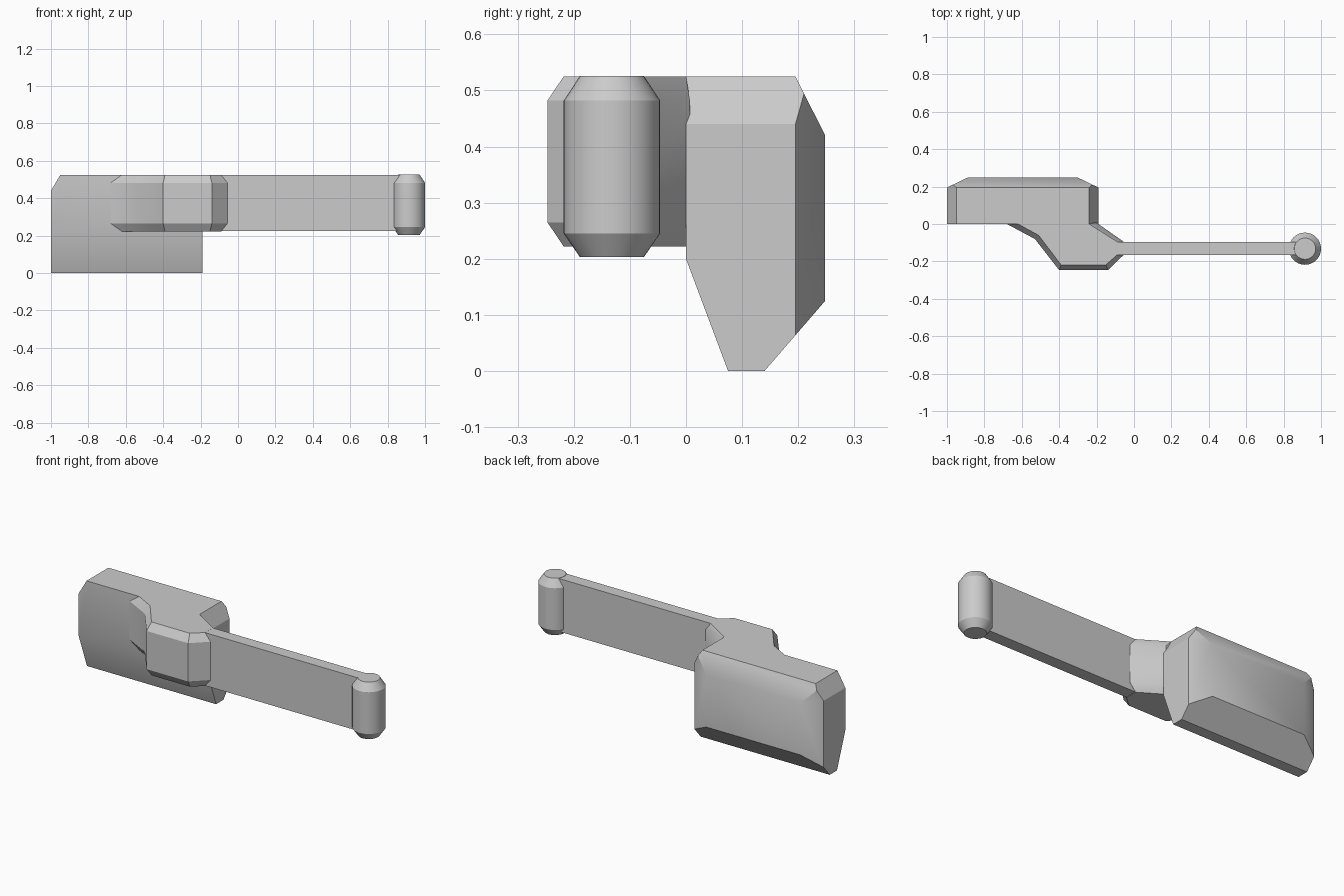
import bpy, bmesh, math
from mathutils import Vector

cube = bpy.data.objects.get("Cube")
if cube:
    bpy.data.objects.remove(cube)

grey = bpy.data.materials.new("plain grey")
grey.use_nodes = True
color = (0.6, 0.6, 0.6, 1)
grey.diffuse_color = color
grey.node_tree.nodes["Principled BSDF"].inputs["Base Color"].default_value = color


def finish(name, bm):
    bmesh.ops.recalc_face_normals(bm, faces=bm.faces)
    mesh = bpy.data.meshes.new(name)
    bm.to_mesh(mesh)
    bm.free()
    mesh.materials.append(grey)
    obj = bpy.data.objects.new(name, mesh)
    bpy.context.collection.objects.link(obj)
    bpy.ops.object.select_all(action='DESELECT')
    obj.select_set(True)
    bpy.context.view_layer.objects.active = obj
    bpy.ops.object.shade_smooth_by_angle(angle=math.radians(30))
    return obj


def box(low, high):
    bm = bmesh.new()
    bmesh.ops.create_cube(bm, size=1)
    low, high = Vector(low), Vector(high)
    for v in bm.verts:
        v.co = (low + high) / 2 + v.co * (high - low)
    return bm


def slice_off(bm, point, normal):
    """Cut away everything on the normal's side and cap the cut."""
    geom = bm.verts[:] + bm.edges[:] + bm.faces[:]
    bmesh.ops.bisect_plane(bm, geom=geom, plane_co=point, plane_no=normal, clear_outer=True)
    bmesh.ops.holes_fill(bm, edges=[e for e in bm.edges if e.is_boundary], sides=0)


def loft(rings):
    """Closed skin through equal-length rings, capped at both ends."""
    bm = bmesh.new()
    loops = [[bm.verts.new(p) for p in ring] for ring in rings]
    n = len(loops[0])
    for a, b in zip(loops, loops[1:]):
        for i in range(n):
            j = (i + 1) % n
            bm.faces.new((a[i], a[j], b[j], b[i]))
    bm.faces.new(loops[0])
    bm.faces.new(loops[-1])
    return bm


# Main block, faceted by slicing a box
left, right, back, top = -1.0, -0.19, 0.248, 0.525
bm = box((left, 0, 0), (right, back, top))
slice_off(bm, (0, 0, 0.2), (0, -0.2, -0.075))          # lower front slope
slice_off(bm, (0, back, 0.125), (0, 0.125, -0.108))    # lower back slope
slice_off(bm, (0, back, 0.42), (0, 0.105, 0.053))      # upper back slope
for x, side in ((left, -1), (right, 1)):
    slice_off(bm, (x, 0, 0.44), (side * 0.085, 0, 0.05))      # top end chamfer
    slice_off(bm, (x, 0.195, 0), (side * 0.053, 0.11, 0))     # back end chamfer
finish("main_block", bm)

# Cranked bracket with chamfered upper and lower rims
outer = [(-0.68, 0), (-0.53, -0.08), (-0.40, -0.247), (-0.14, -0.247),
         (-0.055, -0.165), (-0.055, -0.095), (-0.2, 0.007)]
inner = [(-0.62, 0), (-0.51, -0.06), (-0.39, -0.218), (-0.15, -0.218),
         (-0.09, -0.165), (-0.09, -0.095), (-0.24, 0)]
levels = ((inner, 0.222), (outer, 0.265), (outer, 0.482), (inner, top))
finish("bracket", loft([[(x, y, z) for x, y in ring] for ring, z in levels]))

# Flat arm
finish("arm", box((-0.12, -0.166, 0.224), (0.9, -0.096, 0.5245)))

# Chamfered pin at the arm's tip
pin = []
for radius, z in ((0.057, 0.203), (0.086, 0.245), (0.086, 0.482), (0.057, 0.526)):
    pin.append([(0.914 + radius * math.cos(math.tau * i / 32),
                 -0.132 + radius * math.sin(math.tau * i / 32), z) for i in range(32)])
finish("tip_pin", loft(pin))
